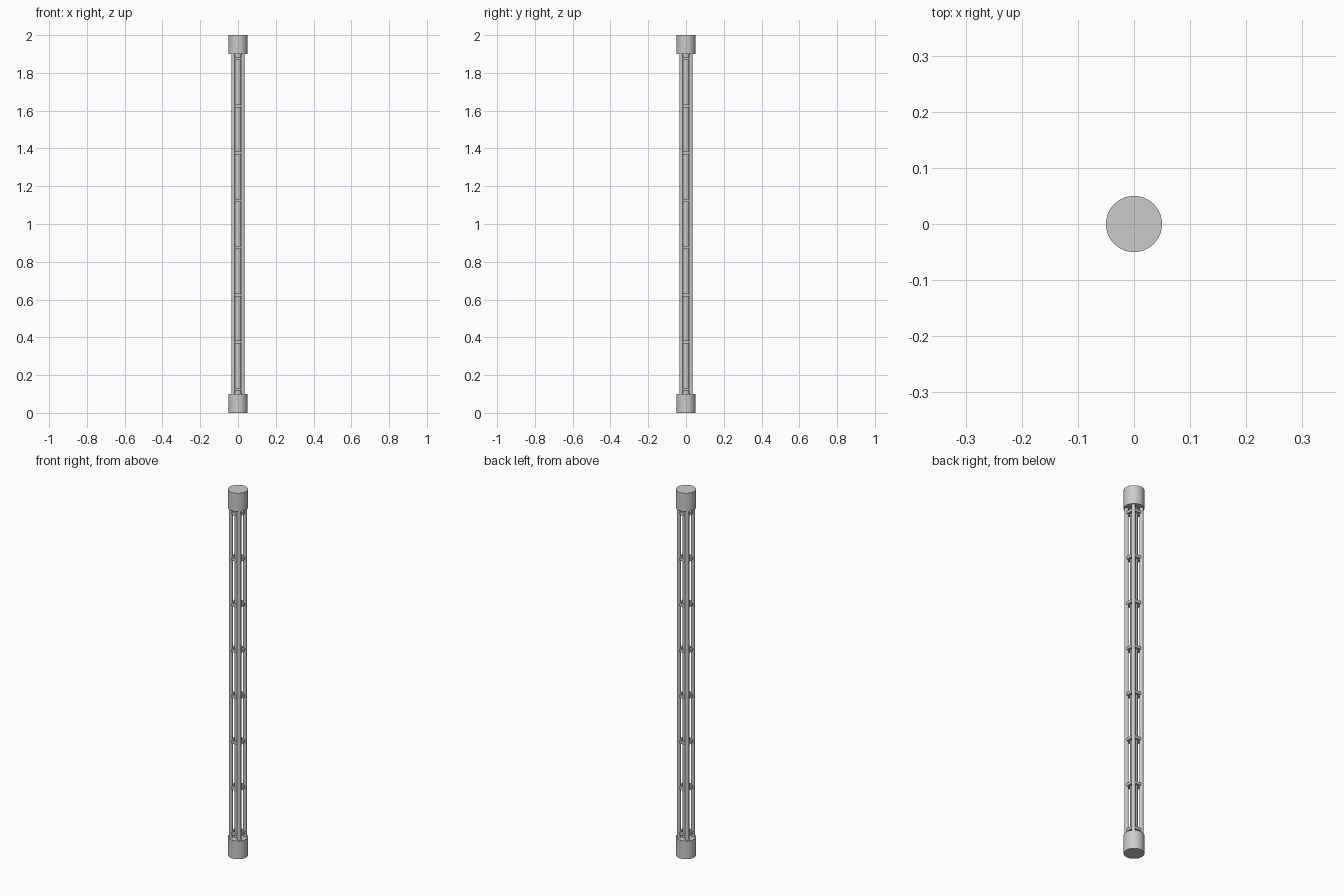
import bpy
from math import radians

if "Cube" in bpy.data.objects:
    bpy.data.objects.remove(bpy.data.objects["Cube"])

ROD = 0.025      # rod offset from the centre on x and y
BODY = (0.1, 1.9)


def cylinder(name, r, z0, z1, x=0, y=0, sides=32):
    bpy.ops.mesh.primitive_cylinder_add(vertices=sides, radius=r, depth=z1 - z0,
                                        location=(x, y, (z0 + z1) / 2))
    ob = bpy.context.object
    ob.name = name
    bpy.ops.object.shade_smooth_by_angle(angle=radians(40))
    return ob


def box(name, loc, size):
    bpy.ops.mesh.primitive_cube_add(size=1, location=loc)
    ob = bpy.context.object
    ob.name = name
    ob.scale = size
    return ob


# end caps
cylinder("bottom_cap", 0.05, 0, 0.1, sides=48)
cylinder("top_cap", 0.05, 1.9, 2.0, sides=48)

# central core
cylinder("core", 0.018, *BODY)

# four outer rods
for sx in (-1, 1):
    for sy in (-1, 1):
        cylinder("outer_rod", 0.01, *BODY, x=sx * ROD, y=sy * ROD, sides=24)

# spacers bridging neighbouring rods
for i in range(8):
    z = 0.125 + i * 0.25
    for s in (-1, 1):
        box("spacer_front_back", (0, s * ROD, z), (0.034, 0.012, 0.015))
        box("spacer_side", (s * ROD, 0, z), (0.012, 0.034, 0.015))
